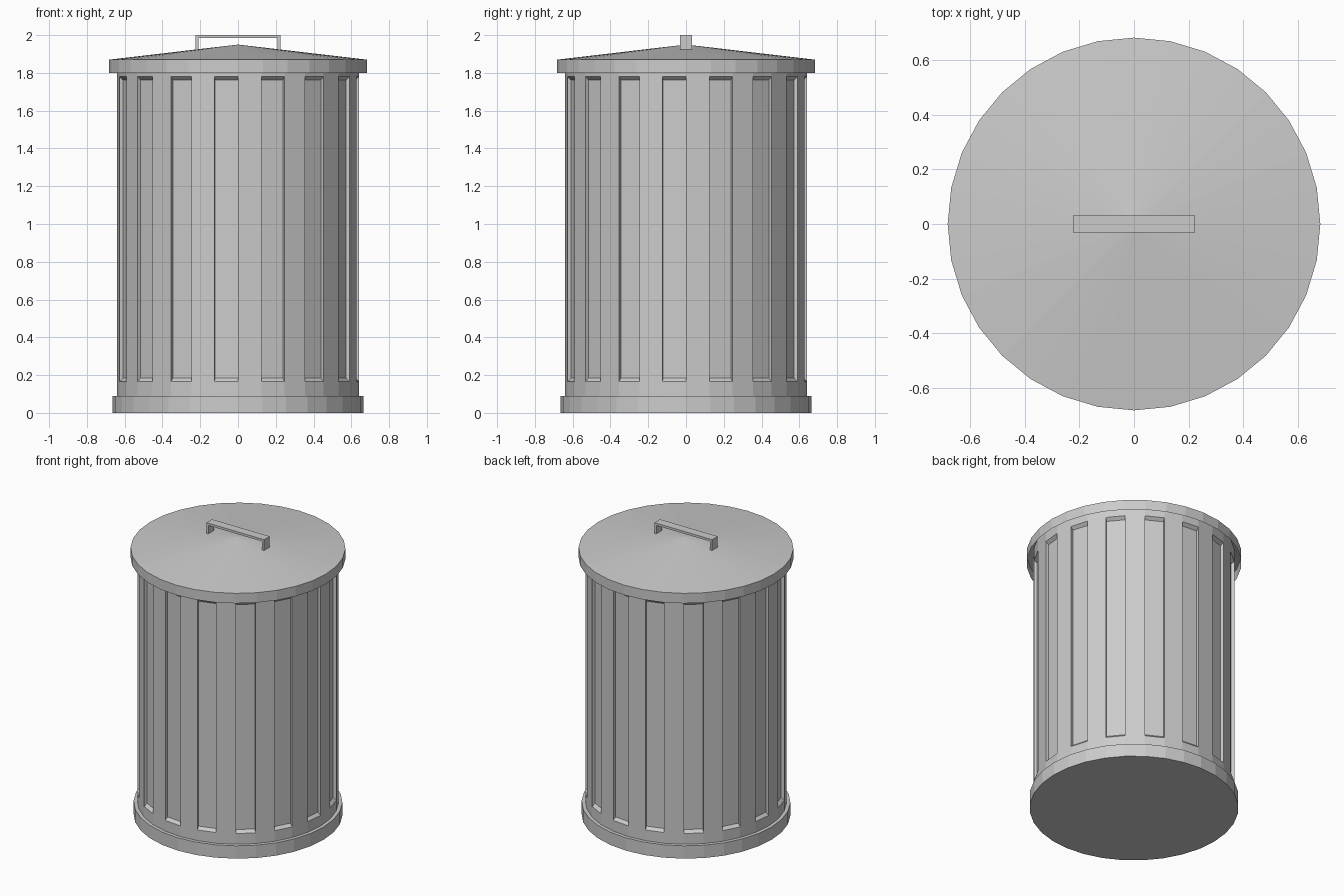
import bpy, bmesh, math
from mathutils import Vector

if "Cube" in bpy.data.objects:
    bpy.data.objects.remove(bpy.data.objects["Cube"])

SIDES = 32


def finish(name, bm):
    bmesh.ops.remove_doubles(bm, verts=bm.verts, dist=1e-5)
    mesh = bpy.data.meshes.new(name)
    bm.to_mesh(mesh)
    bm.free()
    obj = bpy.data.objects.new(name, mesh)
    bpy.context.collection.objects.link(obj)
    return obj


def lathe(bm, profile):
    """Revolve (radius, z) points from bottom to top; returns faces per band."""
    rings = []
    for r, z in profile:
        rings.append([bm.verts.new((r * math.cos(2 * math.pi * i / SIDES),
                                    r * math.sin(2 * math.pi * i / SIDES), z))
                      for i in range(SIDES)] if r > 0 else [bm.verts.new((0, 0, z))] * SIDES)
    bands = []
    for a, b in zip(rings, rings[1:]):
        band = []
        for i in range(SIDES):
            j = (i + 1) % SIDES
            quad = list(dict.fromkeys((a[i], a[j], b[j], b[i])))
            band.append(bm.faces.new(quad))
        bands.append(band)
    return bands


# Can: base ring and body, every other side panel pressed inward
bm = bmesh.new()
bands = lathe(bm, [(0.664, 0), (0.664, 0.09), (0.64, 0.09),
                   (0.64, 0.165), (0.64, 1.78), (0.64, 1.87)])
bottom = [f.verts[0] for f in bands[0]]
bm.faces.new(list(reversed(bottom)))
panels = bands[3][1::2]
for f in bmesh.ops.extrude_discrete_faces(bm, faces=panels)["faces"]:
    f.normal_update()
    centre = f.calc_center_median()
    inward = -Vector((centre.x, centre.y, 0)).normalized() * 0.02
    for v in f.verts:
        v.co = centre + (v.co - centre) * 0.977 + inward
finish("can_body", bm)

# Lid: open skirt with a shallow cone on top
bm = bmesh.new()
lathe(bm, [(0.683, 1.80), (0.683, 1.87), (0, 1.95)])
finish("lid", bm)

# Handle: flat strap bent into a bracket, extruded along y
bm = bmesh.new()
outline = [(-0.224, 1.92), (-0.208, 1.92), (-0.208, 1.984), (0.208, 1.984),
           (0.208, 1.92), (0.224, 1.92), (0.224, 2.0), (-0.224, 2.0)]
face = bm.faces.new([bm.verts.new((x, -0.031, z)) for x, z in outline])
ext = bmesh.ops.extrude_face_region(bm, geom=[face], use_keep_orig=True)["geom"]
bmesh.ops.translate(bm, vec=(0, 0.062, 0),
                    verts=[g for g in ext if isinstance(g, bmesh.types.BMVert)])
bmesh.ops.recalc_face_normals(bm, faces=bm.faces)
finish("lid_handle", bm)
